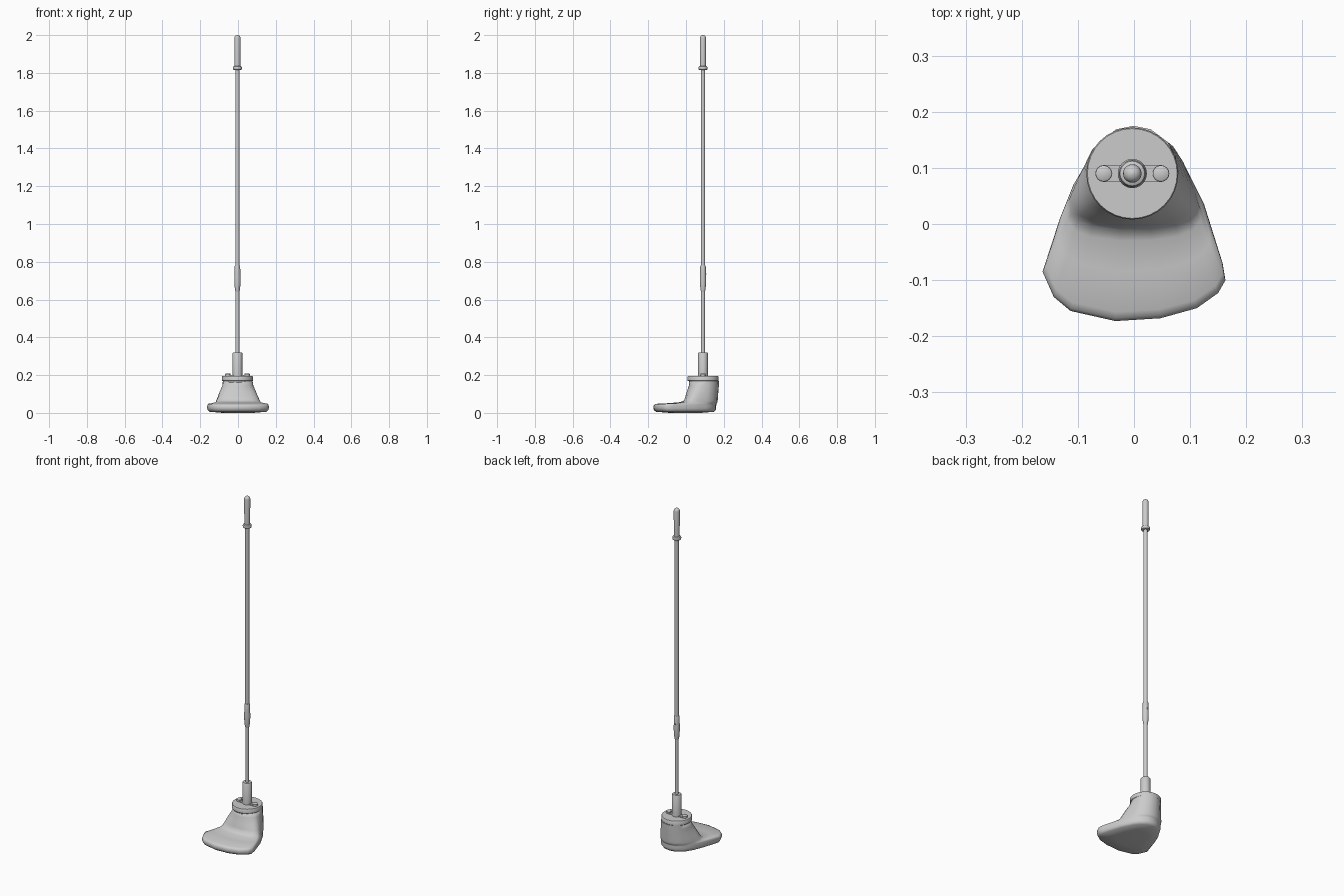
import bpy, bmesh, math
from mathutils import Vector

if "Cube" in bpy.data.objects:
    bpy.data.objects.remove(bpy.data.objects["Cube"])

AX, AY = -0.003, 0.09   # axis of the pole


def finish(bm, name, angle=40):
    bmesh.ops.recalc_face_normals(bm, faces=bm.faces)
    me = bpy.data.meshes.new(name)
    bm.to_mesh(me)
    bm.free()
    ob = bpy.data.objects.new(name, me)
    bpy.context.collection.objects.link(ob)
    bpy.context.view_layer.objects.active = ob
    for o in bpy.context.selected_objects:
        o.select_set(False)
    ob.select_set(True)
    bpy.ops.object.shade_smooth_by_angle(angle=math.radians(angle))
    return ob


def loft(name, rings, angle=40):
    """Skin a list of equal-length point rings and cap both ends."""
    bm = bmesh.new()
    vs = [[bm.verts.new(p) for p in r] for r in rings]
    n = len(vs[0])
    for a, b in zip(vs, vs[1:]):
        for i in range(n):
            j = (i + 1) % n
            bm.faces.new((a[i], a[j], b[j], b[i]))
    bm.faces.new(vs[0][::-1])
    bm.faces.new(vs[-1])
    return finish(bm, name, angle)


def lathe(name, profile, x=AX, y=AY, n=20):
    """Turn (radius, z) pairs around a vertical axis."""
    return loft(name, [[(x + r * math.cos(2 * math.pi * i / n),
                         y + r * math.sin(2 * math.pi * i / n), z)
                        for i in range(n)] for r, z in profile])


# foot: wide toe outline and the D-shaped root of the ankle, matched point by point
toe = [(-.163, -.085), (-.143, -.13), (-.113, -.155), (-.033, -.173), (.047, -.168),
       (.112, -.15), (.15, -.123), (.163, -.1), (.158, -.07), (.125, .035), (.09, .105),
       (.07, .13), (.035, .155), (0, .16), (-.035, .153), (-.075, .125), (-.108, .07),
       (-.132, .01)]
root = [(-.112, .02), (-.1, .005), (-.075, -.004), (-.025, -.01), (.03, -.01),
        (.075, -.004), (.1, .005), (.112, .02), (.115, .035), (.105, .065), (.088, .11),
        (.07, .138), (.035, .163), (0, .168), (-.035, .162), (-.075, .132), (-.1, .08),
        (-.115, .045)]
toe = [Vector(p) for p in toe]
root = [Vector(p) for p in root]
neck = []
for p in root:
    a = math.atan2(p.y - .08, p.x)
    neck.append(Vector((-.001 + .079 * math.cos(a), .096 + .079 * math.sin(a))))


def ring(a, b, t, z, s=1.0):
    return [(*(p.lerp(q, t) * s), z) for p, q in zip(a, b)]


loft("foot", [
    ring(toe, root, 0, 0, .5),
    ring(toe, root, 0, .006, .92),
    ring(toe, root, 0, .014, .98),
    ring(toe, root, 0, .024),
    ring(toe, root, 0, .036),
    ring(toe, root, .03, .043),
    ring(toe, root, .1, .048),
    ring(toe, root, .55, .052),
    ring(toe, root, .88, .057),
    ring(root, neck, 0, .066),
    ring(root, neck, .2, .085),
    ring(root, neck, .5, .115),
    ring(root, neck, .85, .145),
    ring(root, neck, 1, .17)], 80)

# collar disc on the ankle
lathe("collar", [(.074, .160), (.074, .168), (.079, .168), (.082, .171),
                 (.082, .192), (.080, .195)], n=32)

# mounting plate with rounded ends
plate = []
for side in (1, -1):
    for k in range(9):
        a = -math.pi / 2 + math.pi * k / 8
        plate.append((AX + side * (.051 + .015 * math.cos(a)), AY + side * .015 * math.sin(a)))
loft("mount_plate", [[(x, y, z) for x, y in plate] for z in (.19, .200)])
for side, label in ((-1, "left"), (1, "right")):
    lathe("bolt_" + label, [(.0145, .198), (.0145, .206), (.012, .208)],
          x=AX + side * .051, n=16)

# socket tube holding the pole
lathe("socket", [(.026, .19), (.026, .315), (.023, .32)], n=24)

# pole, its joint sleeve and release button
lathe("lower_pole", [(.0105, .3), (.0105, .70)])
lathe("upper_pole", [(.0115, .70), (.0115, 1.84)])
lathe("joint_sleeve", [(.0105, .64), (.013, .652), (.0155, .675), (.0165, .70),
                       (.0165, .715), (.0155, .74), (.0145, .776), (.013, .781)])
bm = bmesh.new()
bmesh.ops.create_uvsphere(bm, u_segments=12, v_segments=8, radius=.004)
bmesh.ops.translate(bm, verts=bm.verts, vec=(AX, AY + .015, .735))
finish(bm, "release_button")

# grip with a rounded tip, and its stop ring
dome = [(.0165 * math.cos(a), 1.984 + .016 * math.sin(a))
        for a in (math.radians(d) for d in (0, 20, 40, 60, 80))]
lathe("grip", [(.0155, 1.82), (.0155, 1.84)] + dome[:-1] + [(.002, 2.0)])
lathe("grip_ring", [(.018, 1.815), (.022, 1.817), (.024, 1.823), (.024, 1.828),
                    (.022, 1.833), (.016, 1.836)])
